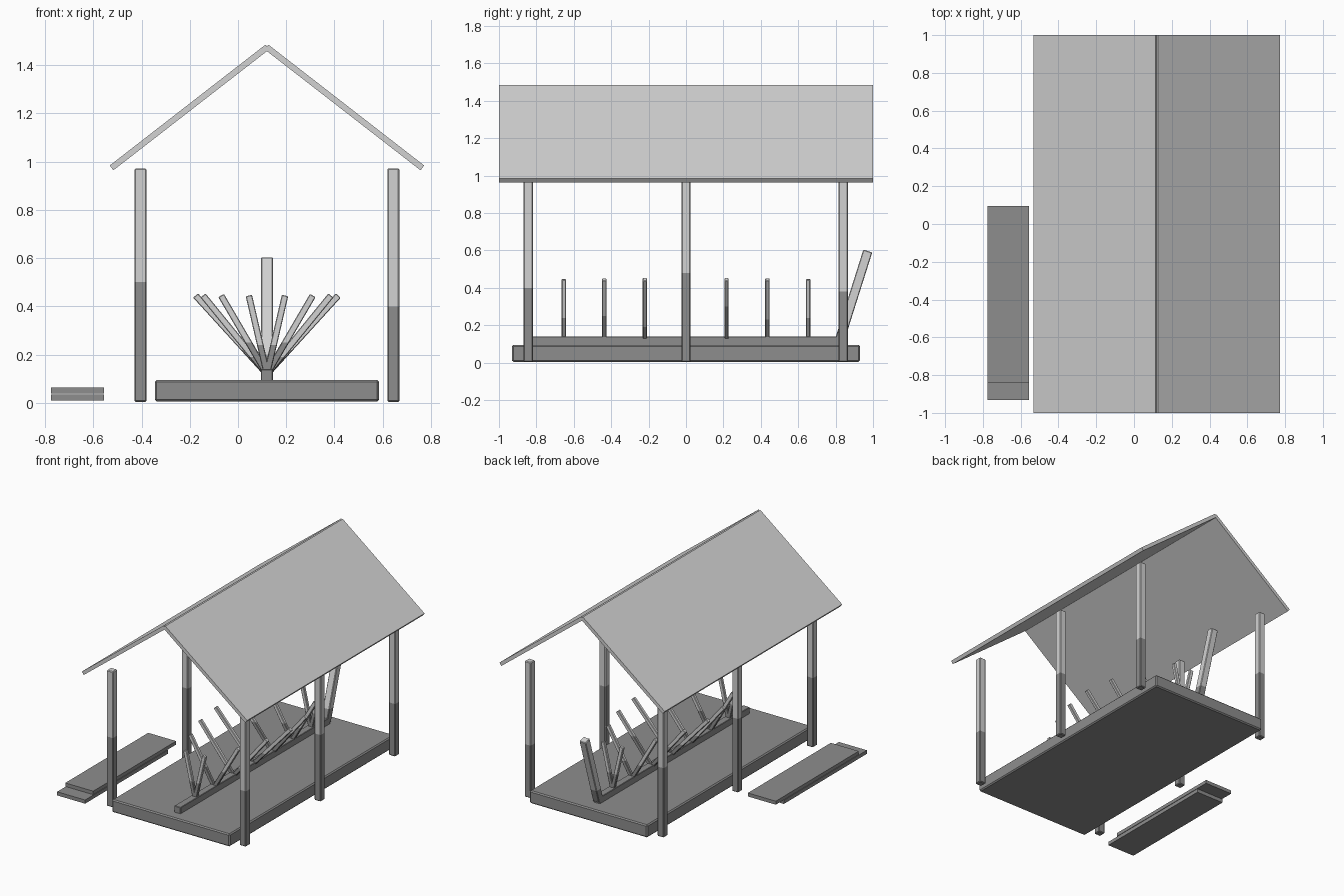
import bpy, bmesh, math
from mathutils import Matrix, Vector

if "Cube" in bpy.data.objects:
    bpy.data.objects.remove(bpy.data.objects["Cube"])


def material(name, v):
    m = bpy.data.materials.new(name)
    m.diffuse_color = (v, v, v, 1)
    m.use_nodes = True
    m.node_tree.nodes["Principled BSDF"].inputs["Base Color"].default_value = m.diffuse_color
    return m


LIGHT = material("light_grey", 0.65)
DARK = material("dark_grey", 0.27)
CX = 0.12  # centre line of the shelter


def block(name, centre, size, mats, rot=None, bevel=0.0, split=None):
    """Box, optionally bevelled and turned; below the split height it is dark."""
    bm = bmesh.new()
    bmesh.ops.create_cube(bm, size=1)
    bmesh.ops.scale(bm, vec=size, verts=bm.verts)
    if bevel:
        bmesh.ops.bevel(bm, geom=bm.edges[:], offset=bevel, segments=1,
                        affect='EDGES', profile=0.5)
    if rot:
        bm.transform(rot)
    bmesh.ops.translate(bm, vec=centre, verts=bm.verts)
    if split is not None:
        bmesh.ops.bisect_plane(bm, geom=bm.verts[:] + bm.edges[:] + bm.faces[:],
                               plane_co=(0, 0, split), plane_no=(0, 0, 1))
        for f in bm.faces:
            f.material_index = int(f.calc_center_median().z < split)
    me = bpy.data.meshes.new(name)
    bm.to_mesh(me)
    bm.free()
    for m in mats:
        me.materials.append(m)
    ob = bpy.data.objects.new(name, me)
    bpy.context.collection.objects.link(ob)
    return ob


def beam(name, start, end, width, depth, bevel, split):
    """Square-cut beam between two points, leaning in x or in y."""
    a, b = Vector(start), Vector(end)
    d = b - a
    rot = (Matrix.Rotation(math.atan2(d.x, d.z), 4, 'Y')
           @ Matrix.Rotation(-math.atan2(d.y, d.z), 4, 'X'))
    return block(name, (a + b) / 2, (width, depth, d.length),
                 [LIGHT, DARK], rot, bevel, split)


# floor and central spine
block("floor", (CX, 0, 0.05), (0.93, 1.86, 0.09), [DARK], bevel=0.008)
block("spine", (CX, -0.01, 0.115), (0.05, 1.69, 0.05), [DARK], bevel=0.003)

# six roof posts, painted dark up to differing heights
post_splits = {-1: (0.50, 0.53, 0.50), 1: (0.40, 0.48, 0.38)}
for side, splits in post_splits.items():
    for y, split in zip((-0.843, 0, 0.84), splits):
        beam("roof_post", (CX + side * 0.524, y, 0.004),
             (CX + side * 0.524, y, 0.972), 0.05, 0.05, 0.005, split)

# seven pairs of ribs, widest in the middle
rib_rows = [(-0.653, 0.075, 0.24), (-0.437, 0.19, 0.25), (-0.22, 0.265, 0.19),
            (0, 0.296, 0.22), (0.217, 0.265, 0.30), (0.435, 0.19, 0.23),
            (0.653, 0.075, 0.24)]
for y, reach, split in rib_rows:
    for side in (-1, 1):
        beam("rib", (CX, y, 0.12), (CX + side * reach, y, 0.445),
             0.027, 0.023, 0.003, split)

# leaning post at the back end of the spine
beam("leaning_post", (CX, 0.818, 0.11), (CX, 0.972, 0.597),
     0.05, 0.05, 0.004, 0.2)

# two roof panels crossing slightly at the ridge
for side in (-1, 1):
    eave, ridge = Vector((0.652, 0, 0.984)), Vector((0.006, 0, 1.485))
    along = (ridge - eave).normalized()
    inward = Vector((-along.z, 0, along.x)) * 0.0125
    if inward.z > 0:
        inward = -inward
    c = (eave + ridge) / 2 + inward
    ang = math.atan2(along.z, -along.x)
    block("roof_panel", (CX + side * c.x, 0, c.z),
          ((ridge - eave).length, 2.0, 0.025), [LIGHT],
          Matrix.Rotation(side * ang, 4, 'Y'))

# two loose boards stacked beside the shelter
block("lower_board", (-0.665, -0.463, 0.0225), (0.22, 0.935, 0.026), [DARK])
block("upper_board", (-0.665, -0.372, 0.0515), (0.22, 0.935, 0.025), [DARK])
